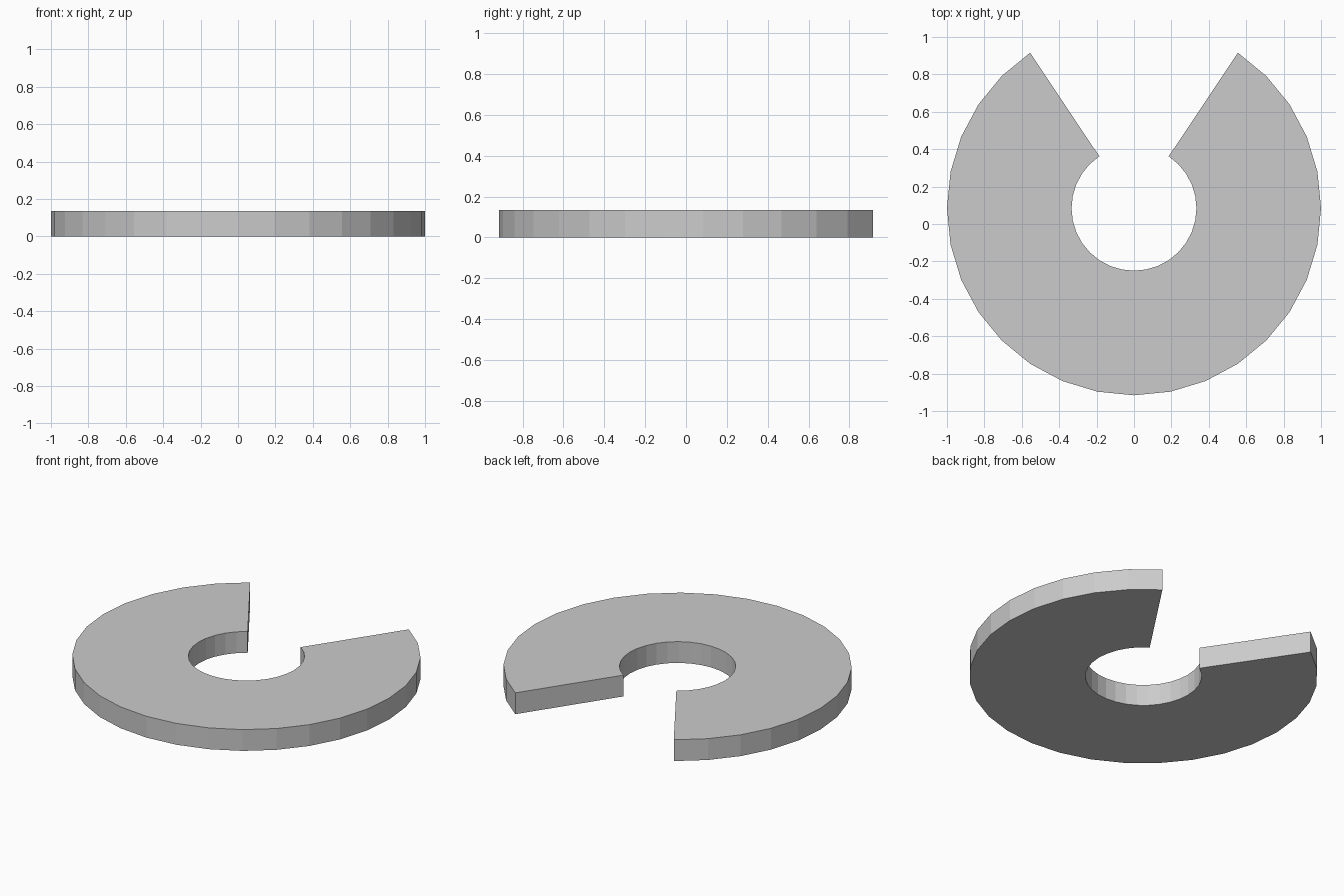
import bpy, bmesh
from math import sin, cos, pi

if "Cube" in bpy.data.objects:
    bpy.data.objects.remove(bpy.data.objects["Cube"])

SIDES, GAP = 32, 6            # full circle sides, sides left open at the back
R_OUT, R_IN, HEIGHT = 1.0, 0.334, 0.135
STEP = 2 * pi / SIDES
START = pi / 2 + GAP / 2 * STEP
CY = (1 - sin(START)) / 2     # centres the open ring on y = 0

bm = bmesh.new()


def section(angle):
    """Rectangular cross-section of the ring at one angle."""
    return [bm.verts.new((r * cos(angle), CY + r * sin(angle), z))
            for r, z in ((R_IN, 0), (R_OUT, 0), (R_OUT, HEIGHT), (R_IN, HEIGHT))]


# Sweep the section around the open ring
sections = [section(START + i * STEP) for i in range(SIDES - GAP + 1)]
for a, b in zip(sections, sections[1:]):
    for k in range(4):
        n = (k + 1) % 4
        bm.faces.new((a[k], a[n], b[n], b[k]))

# Close both cut ends
bm.faces.new(sections[0])
bm.faces.new(sections[-1])
bmesh.ops.recalc_face_normals(bm, faces=bm.faces)

mesh = bpy.data.meshes.new("open_ring")
bm.to_mesh(mesh)
bm.free()
bpy.context.collection.objects.link(bpy.data.objects.new("open_ring", mesh))
